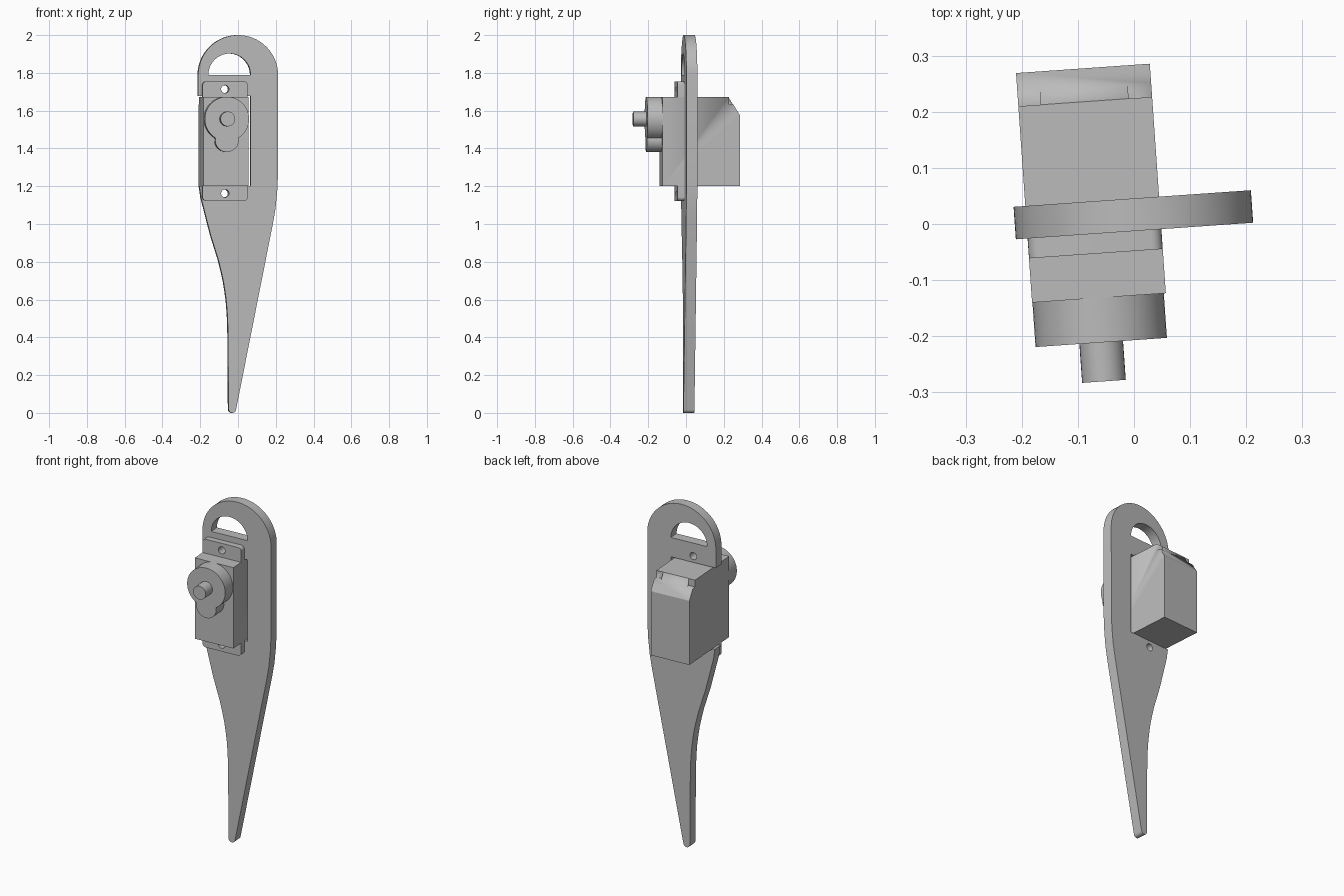
import bpy, bmesh, math
from mathutils import Matrix, Vector

if "Cube" in bpy.data.objects:
    bpy.data.objects.remove(bpy.data.objects["Cube"])

TILT = math.radians(4)          # whole assembly is turned slightly about z
SPIN = Matrix.Rotation(TILT, 3, 'Z')

grey = bpy.data.materials.new("light_grey")
grey.use_nodes = True
grey.diffuse_color = (0.5, 0.5, 0.5, 1)
grey.node_tree.nodes["Principled BSDF"].inputs["Base Color"].default_value = (0.5, 0.5, 0.5, 1)


def arc(cx, cz, r, start, end, n):
    """Points along an arc, angles in degrees."""
    step = math.radians(end - start) / n
    a = math.radians(start)
    return [(cx + r * math.cos(a + i * step), cz + r * math.sin(a + i * step)) for i in range(n + 1)]


def circle(cx, cz, r, n=32):
    return arc(cx, cz, r, 0, 360, n)[:-1]


def slab(name, loops, lo, hi, sideways=False):
    """Extrude closed outlines (later ones are holes) front to back, or across if sideways."""
    curve = bpy.data.curves.new(name, 'CURVE')
    curve.dimensions = '2D'
    curve.fill_mode = 'BOTH'
    curve.extrude = (hi - lo) / 2
    for loop in loops:
        spline = curve.splines.new('POLY')
        spline.points.add(len(loop) - 1)
        for point, (a, b) in zip(spline.points, loop):
            point.co = (a, b, 0, 1)
        spline.use_cyclic_u = True
    obj = bpy.data.objects.new(name, curve)
    bpy.context.collection.objects.link(obj)
    mid = (lo + hi) / 2
    obj.location = SPIN @ (Vector((mid, 0, 0)) if sideways else Vector((0, mid, 0)))
    obj.rotation_euler = (math.pi / 2, 0, TILT + (math.pi / 2 if sideways else 0))
    bpy.ops.object.select_all(action='DESELECT')
    obj.select_set(True)
    bpy.context.view_layer.objects.active = obj
    bpy.ops.object.convert(target='MESH')
    obj = bpy.context.view_layer.objects.active
    bm = bmesh.new()
    bm.from_mesh(obj.data)
    bmesh.ops.remove_doubles(bm, verts=bm.verts, dist=0.0001)
    bmesh.ops.dissolve_limit(bm, angle_limit=0.01, verts=bm.verts, edges=bm.edges)
    bmesh.ops.recalc_face_normals(bm, faces=bm.faces)
    bm.to_mesh(obj.data)
    bm.free()
    obj.data.materials.clear()
    obj.data.materials.append(grey)
    bpy.ops.object.shade_smooth_by_angle(angle=math.radians(30))
    return obj


AXIS = -0.072                   # centre line of the motor
LEFT, RIGHT = -0.191, 0.048     # sides of the motor
screw_holes = [circle(AXIS, z, 0.021, 20) for z in (1.162, 1.714)]

# Arm plate: round top, side notch for the motor, tapering to a small round tip
arm = arc(0, 1.788, 0.212, 0, 180, 40)
arm += [(-0.212, 1.677), (0.066, 1.677), (0.066, 1.2), (-0.206, 1.2)]
arm += [(-0.197, 1.14), (-0.184, 1.088), (-0.147, 0.945), (-0.104, 0.807), (-0.09, 0.75),
        (-0.078, 0.696), (-0.069, 0.64), (-0.062, 0.585), (-0.057, 0.52), (-0.054, 0.44)]
arm += arc(-0.031, 0.02, 0.02, 180, 348, 12)
arm += [(0.184, 1.0), (0.191, 1.04), (0.198, 1.08), (0.207, 1.17), (0.211, 1.25)]
handle_slot = arc(-0.046, 1.79, 0.112, 0, 180, 28)
slab("arm_plate", [arm, handle_slot] + screw_holes, -0.0125, 0.0455)

# Motor case with a sloped upper back edge
case = slab("motor_case", [[(-0.127, 1.2), (0.283, 1.2), (0.283, 1.575),
                            (0.2236, 1.673), (-0.127, 1.673)]], LEFT, RIGHT, True)

# Small corner notches at the top of the slope
for lo, hi in ((LEFT - 0.02, -0.151), (0.006, RIGHT + 0.02)):
    cutter = slab("notch_cutter", [[(0.2236, 1.633), (0.3, 1.633), (0.3, 1.72), (0.2236, 1.72)]],
                  lo, hi, True)
    cutter.hide_render = True
    cut = case.modifiers.new("notch", 'BOOLEAN')
    cut.operation = 'DIFFERENCE'
    cut.solver = 'EXACT'
    cut.object = cutter
    bpy.context.view_layer.objects.active = case
    bpy.ops.object.modifier_apply(modifier=cut.name)
    bpy.data.objects.remove(cutter)

# Mounting tabs above and below the case, with rounded outer corners
R = 0.02
lower = [(RIGHT, 1.205), (LEFT, 1.205)]
lower += arc(LEFT + R, 1.122 + R, R, 180, 270, 6) + arc(RIGHT - R, 1.122 + R, R, 270, 360, 6)
upper = [(LEFT, 1.668), (RIGHT, 1.668)]
upper += arc(RIGHT - R, 1.755 - R, R, 0, 90, 6) + arc(LEFT + R, 1.755 - R, R, 90, 180, 6)
slab("lower_mounting_tab", [lower, screw_holes[0]], -0.048, -0.0125)
slab("upper_mounting_tab", [upper, screw_holes[1]], -0.048, -0.0125)

# Gear housing: large round boss merged with a small one below it
HUB = 1.556
housing = arc(AXIS - 0.001, HUB, 0.1175, -58.9, 238.9, 48)
housing += arc(AXIS - 0.001, HUB - 0.113, 0.062, -191.5, 11.5, 24)[1:-1]
slab("gear_housing", [housing], -0.2065, -0.127)

# Output shaft
slab("output_shaft", [circle(AXIS - 0.001, HUB, 0.039)], -0.276, -0.2065)
